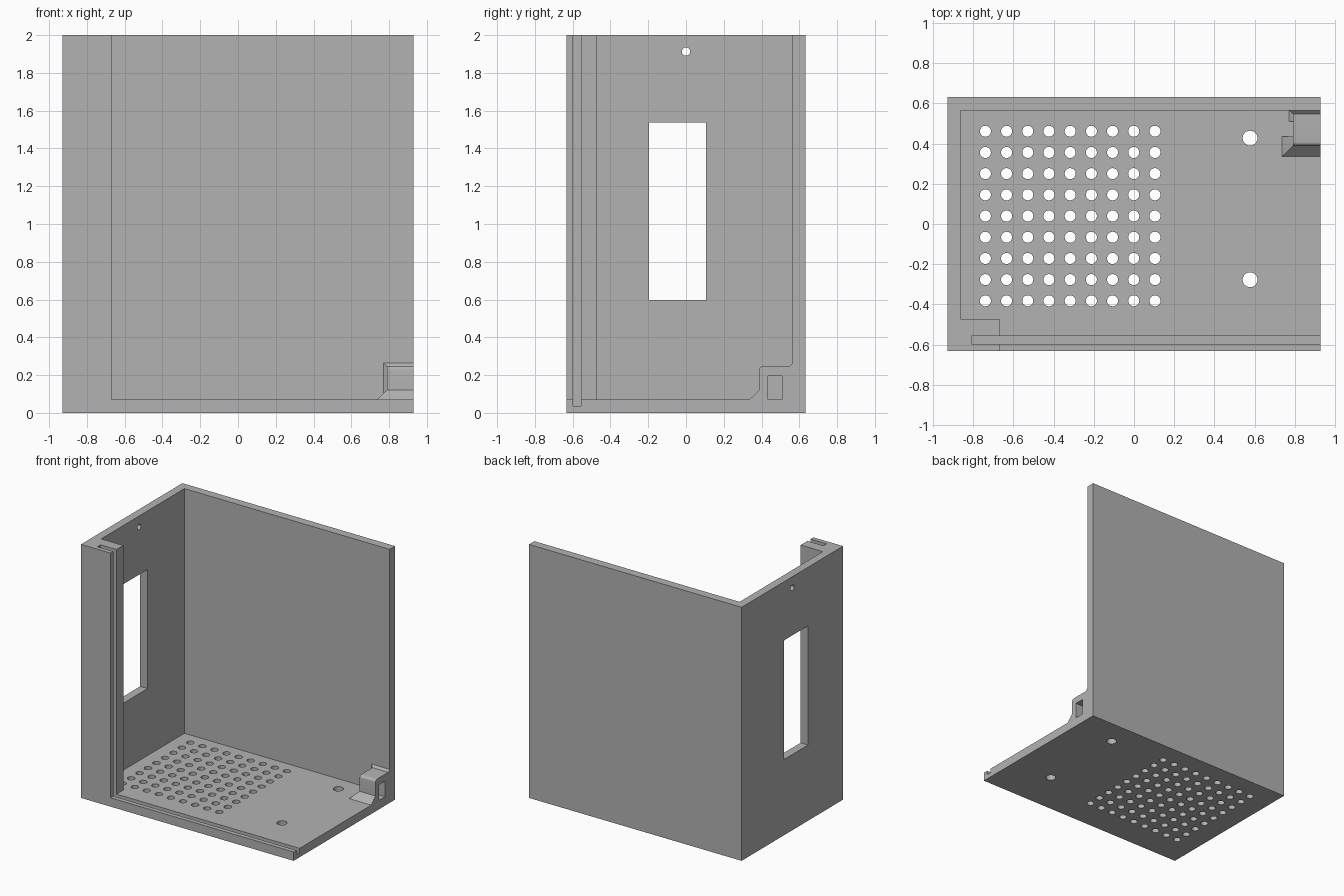
import bpy, bmesh, math
from mathutils import Vector

cube = bpy.data.objects.get("Cube")
if cube:
    bpy.data.objects.remove(cube, do_unlink=True)

X, Y, H = 0.928, 0.632, 2.0      # half width, half depth, height
FLOOR, BACK = 0.07, 0.565        # floor top and inner face of back wall
IN = 0.03                        # overlap of joined parts

GREY = (0.448, 0.448, 0.448, 1)
mat = bpy.data.materials.new("grey plastic")
mat.use_nodes = True
mat.diffuse_color = GREY
mat.node_tree.nodes["Principled BSDF"].inputs["Base Color"].default_value = GREY


def finish(name, bm):
    bmesh.ops.recalc_face_normals(bm, faces=bm.faces)
    me = bpy.data.meshes.new(name)
    bm.to_mesh(me)
    bm.free()
    me.materials.append(mat)
    ob = bpy.data.objects.new(name, me)
    bpy.context.collection.objects.link(ob)
    return ob


def prism(name, points, direction):
    """Extrude a flat polygon of 3D points."""
    bm = bmesh.new()
    face = bm.faces.new([bm.verts.new(p) for p in points])
    ext = bmesh.ops.extrude_face_region(bm, geom=[face])
    verts = [v for v in ext["geom"] if isinstance(v, bmesh.types.BMVert)]
    bmesh.ops.translate(bm, vec=Vector(direction), verts=verts)
    return finish(name, bm)


def box(name, x0, x1, y0, y1, z0, z1):
    return prism(name, [(x0, y0, z0), (x1, y0, z0), (x1, y1, z0), (x0, y1, z0)],
                 (0, 0, z1 - z0))


def hull(name, points):
    bm = bmesh.new()
    for p in points:
        bm.verts.new(p)
    bmesh.ops.convex_hull(bm, input=bm.verts)
    bmesh.ops.dissolve_limit(bm, angle_limit=0.01, verts=bm.verts, edges=bm.edges)
    return finish(name, bm)


def drills(name, spots, segments=24):
    """Vertical cylinders (x, y, radius) through the floor."""
    bm = bmesh.new()
    for x, y, r in spots:
        new = bmesh.ops.create_cone(bm, cap_ends=True, segments=segments,
                                    radius1=r, radius2=r, depth=0.3)
        bmesh.ops.translate(bm, vec=(x, y, 0), verts=new["verts"])
    return finish(name, bm)


def combine(target, other, operation):
    mod = target.modifiers.new("boolean", 'BOOLEAN')
    mod.object, mod.operation, mod.solver = other, operation, 'EXACT'
    bpy.ops.object.select_all(action='DESELECT')
    bpy.context.view_layer.objects.active = target
    target.select_set(True)
    bpy.ops.object.modifier_apply(modifier=mod.name)
    bpy.data.objects.remove(other, do_unlink=True)


# Shell: floor, back wall, side wall and front corner post
body = box("open_enclosure", -X, X, -Y, Y, 0, H)
room = [(-0.863, BACK), (1.1, BACK), (1.1, -0.8), (-0.67, -0.8),
        (-0.67, -0.473), (-0.863, -0.473)]
combine(body, prism("room_cutter", [(x, y, FLOOR) for x, y in room], (0, 0, 2.2)),
        'DIFFERENCE')

# Latch block in the back corner, with a rounded top edge
x0 = 0.79
arc = [(0.408 - 0.02 * math.cos(a), 0.228 + 0.02 * math.sin(a))
       for a in (math.pi / 2 * i / 6 for i in range(7))]
profile = [(BACK + IN, FLOOR - IN), (0.388, FLOOR - IN)] + arc + [(BACK + IN, 0.248)]
combine(body, prism("latch_block", [(x0, y, z) for y, z in profile], (X - x0, 0, 0)),
        'UNION')

# Chamfered foot spreading onto the floor
foot = [(x, y, z) for xl, yl, z in ((0.735, 0.335, FLOOR - IN), (0.735, 0.335, FLOOR),
                                    (x0, 0.388, 0.122))
        for x in (xl, X) for y in (yl, 0.47)]
combine(body, hull("latch_foot", foot), 'UNION')

# Small chamfered flange spreading onto the back wall
flange = [(x, y, z) for xl, y, zt in ((0.77, BACK + IN, 0.264), (0.77, BACK, 0.264),
                                      (x0, BACK - 0.018, 0.247))
          for x in (xl, X) for z in (FLOOR - IN, zt)]
combine(body, hull("latch_flange", flange), 'UNION')
heel = [(x, y, z) for xl, z in ((0.77, FLOOR - IN), (0.77, FLOOR), (x0, 0.09))
        for x in (xl, X) for y in (0.509, BACK + IN)]
combine(body, hull("latch_heel", heel), 'UNION')

# Slot through the latch, panel groove, side window
for name, dims in (("latch_slot", (0.6, 1.1, 0.434, 0.509, FLOOR, 0.194)),
                   ("panel_groove", (-0.809, 1.1, -0.597, -0.557, 0.037, 2.2)),
                   ("window_cutter", (-1.1, -0.8, -0.196, 0.106, 0.598, 1.537))):
    combine(body, box(name, *dims), 'DIFFERENCE')

# Small round hole near the top of the side wall
ring = [(-1.1, 0.022 * math.cos(a), 1.913 + 0.022 * math.sin(a))
        for a in (math.tau * i / 24 for i in range(24))]
combine(body, prism("side_hole", ring, (0.3, 0, 0)), 'DIFFERENCE')

# Vent grid and two mounting holes in the floor
spots = [(-0.739 + 0.1054 * i, -0.382 + 0.1054 * j, 0.0275)
         for i in range(9) for j in range(9)]
spots += [(0.577, 0.427, 0.037), (0.577, -0.277, 0.037)]
combine(body, drills("floor_holes", spots), 'DIFFERENCE')

bpy.context.view_layer.objects.active = body
body.select_set(True)
bpy.ops.object.shade_smooth_by_angle(angle=math.radians(30))
